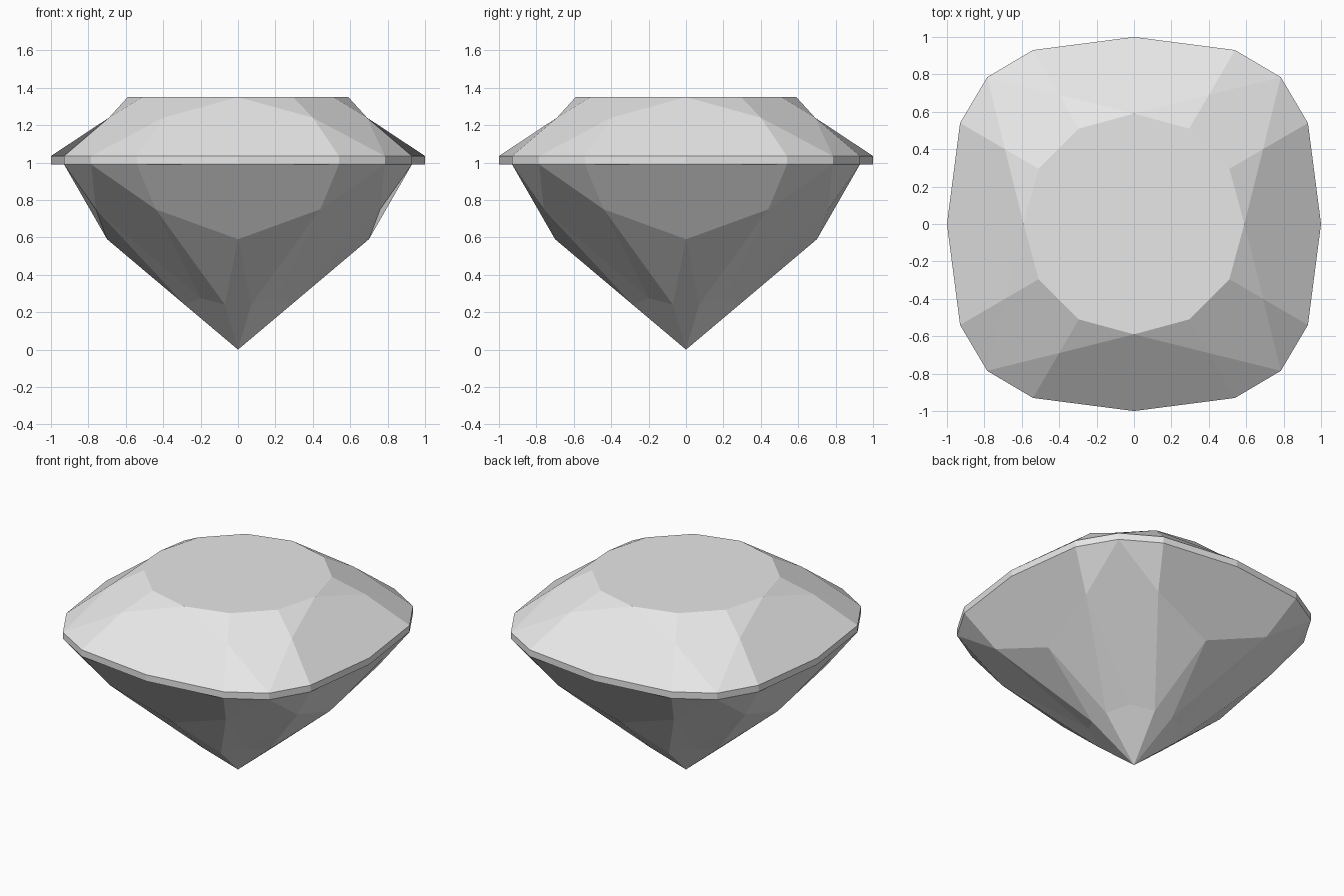
import bpy, bmesh
from mathutils import Matrix, Vector

cube = bpy.data.objects.get("Cube")
if cube:
    bpy.data.objects.remove(cube, do_unlink=True)

TABLE, TOP, BASE = 1.35, 1.035, 0.99   # heights of the table and both girdle rims


def flip(p):
    """Mirror across the facing axis."""
    return (-p[0], p[1], p[2])


def swap(p):
    """Mirror across the corner diagonal."""
    return (p[1], p[0], p[2])


def girdle(z):
    return (0, 1, z), (0.54, 0.93, z), (0.785, 0.785, z)


# Key points of one eighth of the stone
side_t, shoulder_t, corner_t = girdle(TOP)
side_b, shoulder_b, corner_b = girdle(BASE)
table_side, table_corner = (0, 0.59, TABLE), (0.295, 0.51, TABLE)
crown_mid = (0.4, 0.69, 1.24)
pav_mid = (0.44, 0.76, 0.75)
pav_side = (0, 0.7, 0.59)
low_side = (0.07, 0.285, 0.24)
low_corner = (0.2, 0.2, 0.275)
culet = (0, 0, 0)

# Facets that lie to one side of the symmetry line and need a mirrored twin
half = [
    [table_side, table_corner, crown_mid],
    [crown_mid, shoulder_t, corner_t],
    [side_t, shoulder_t, shoulder_b, side_b],
    [shoulder_t, corner_t, corner_b, shoulder_b],
    [shoulder_b, corner_b, pav_mid],
    [pav_mid, pav_side, low_side],
    [pav_mid, low_side, low_corner],
]
# Facets that are symmetric in themselves
whole = [
    [table_side, crown_mid, shoulder_t, side_t, flip(shoulder_t), flip(crown_mid)],
    [table_corner, swap(table_corner), swap(crown_mid), corner_t, crown_mid],
    [side_b, shoulder_b, pav_mid, pav_side, flip(pav_mid), flip(shoulder_b)],
    [corner_b, pav_mid, low_corner, swap(pav_mid)],
    [pav_side, low_side, culet, flip(low_side)],
    [low_corner, low_side, culet, swap(low_side)],
]
facets = whole + half + [[flip(p) for p in f] for f in half]

# Repeat the quarter around the stone
bm = bmesh.new()
table_loop = []
for k in range(4):
    turn = Matrix.Rotation(-k * 1.5707963, 3, 'Z')
    for f in facets:
        bm.faces.new([bm.verts.new(turn @ Vector(p)) for p in f])
    table_loop += [turn @ Vector(p) for p in (table_side, table_corner, swap(table_corner))]
bm.faces.new([bm.verts.new(p) for p in table_loop])
bmesh.ops.remove_doubles(bm, verts=bm.verts, dist=0.001)
bmesh.ops.recalc_face_normals(bm, faces=bm.faces)

mesh = bpy.data.meshes.new("cushion_cut_gem")
bm.to_mesh(mesh)
bm.free()
gem = bpy.data.objects.new("cushion_cut_gem", mesh)
bpy.context.collection.objects.link(gem)

# Single pale grey stone colour
mat = bpy.data.materials.new("pale_grey")
mat.use_nodes = True
color = (0.8, 0.8, 0.8, 1)
mat.diffuse_color = color
mat.node_tree.nodes["Principled BSDF"].inputs["Base Color"].default_value = color
mesh.materials.append(mat)
